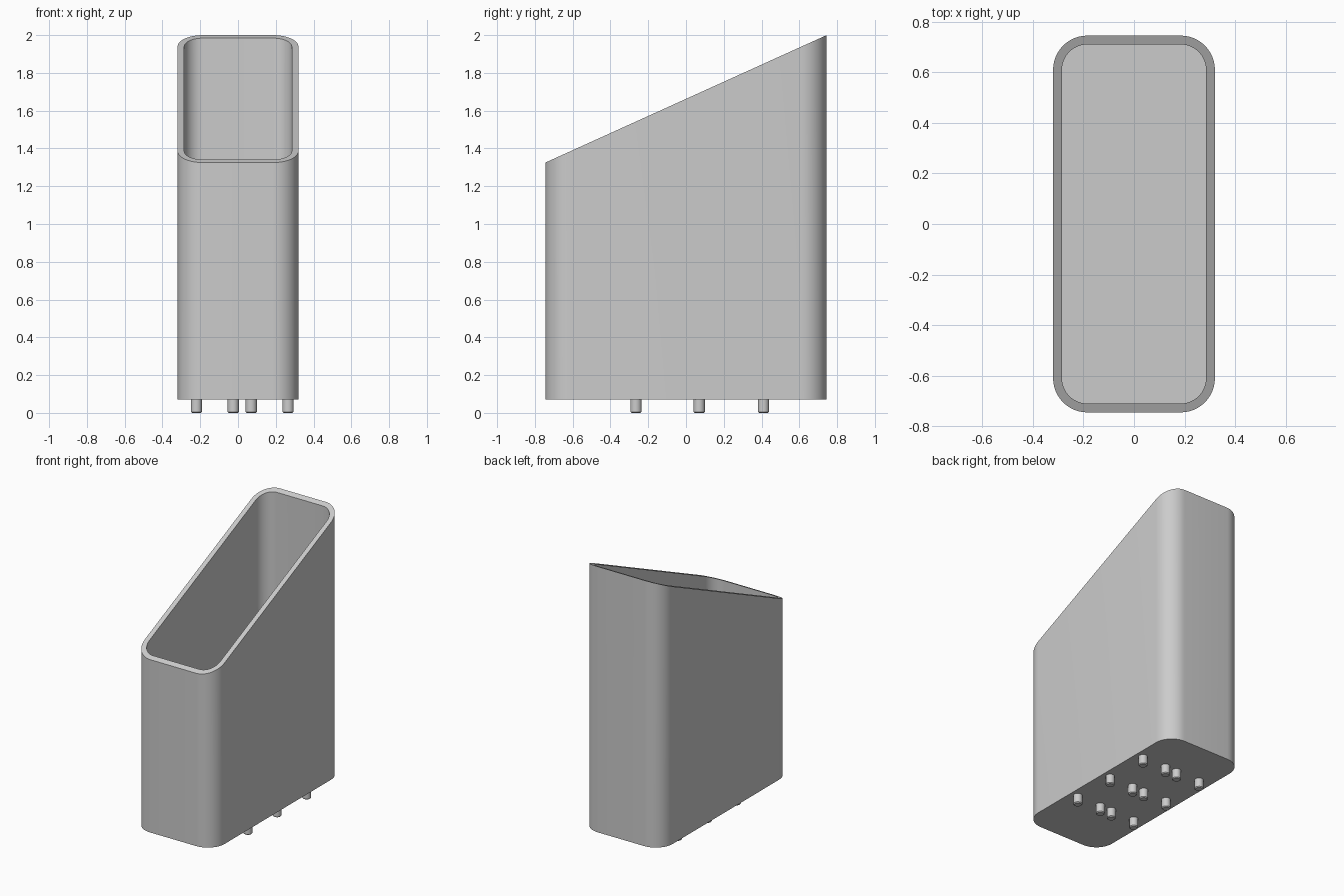
import bpy
import bmesh
from math import sin, cos, pi, radians

HALF_X, HALF_Y = 0.32, 0.745
RADIUS, WALL = 0.135, 0.035
BASE_Z, FLOOR_Z = 0.07, 0.105
FRONT_Z, BACK_Z = 1.325, 2.0
CORNER_STEPS = 12

cube = bpy.data.objects.get("Cube")
if cube:
    bpy.data.objects.remove(cube, do_unlink=True)

# Single grey plastic
grey = bpy.data.materials.new("grey_plastic")
grey.use_nodes = True
colour = (0.6, 0.6, 0.6, 1)
grey.diffuse_color = colour
grey.node_tree.nodes["Principled BSDF"].inputs["Base Color"].default_value = colour


def finish(bm, name):
    bmesh.ops.recalc_face_normals(bm, faces=bm.faces)
    mesh = bpy.data.meshes.new(name)
    bm.to_mesh(mesh)
    bm.free()
    mesh.materials.append(grey)
    obj = bpy.data.objects.new(name, mesh)
    bpy.context.collection.objects.link(obj)
    bpy.ops.object.select_all(action='DESELECT')
    obj.select_set(True)
    bpy.context.view_layer.objects.active = obj
    bpy.ops.object.shade_smooth_by_angle(angle=radians(30))
    return obj


def rim_height(y):
    return FRONT_Z + (BACK_Z - FRONT_Z) * (y + HALF_Y) / (2 * HALF_Y)


def rounded_ring(bm, inset, height):
    """Rounded rectangle of vertices; height is a function of y."""
    r = RADIUS - inset
    cx, cy = HALF_X - RADIUS, HALF_Y - RADIUS
    ring = []
    for corner, (sx, sy) in enumerate([(1, 1), (-1, 1), (-1, -1), (1, -1)]):
        for i in range(CORNER_STEPS + 1):
            a = (corner + i / CORNER_STEPS) * pi / 2
            y = sy * cy + r * sin(a)
            ring.append(bm.verts.new((sx * cx + r * cos(a), y, height(y))))
    return ring


# Hollow holder with a slanted open rim
bm = bmesh.new()
rings = [
    rounded_ring(bm, 0, lambda y: BASE_Z),
    rounded_ring(bm, 0, rim_height),
    rounded_ring(bm, WALL, rim_height),
    rounded_ring(bm, WALL, lambda y: FLOOR_Z),
]
for lower, upper in zip(rings, rings[1:]):
    for i in range(len(lower)):
        j = (i + 1) % len(lower)
        bm.faces.new((lower[i], lower[j], upper[j], upper[i]))
bm.faces.new(rings[0])
bm.faces.new(rings[-1])
finish(bm, "holder_body")

# Grid of small pegs under the base, with softened tips
PEG_RADIUS, CHAMFER = 0.03, 0.006
for row, y in enumerate((-0.265, 0.07, 0.41)):
    for col, x in enumerate((-0.22, -0.025, 0.07, 0.265)):
        bm = bmesh.new()
        bmesh.ops.create_cone(bm, cap_ends=True, segments=24, radius1=PEG_RADIUS,
                              radius2=PEG_RADIUS, depth=BASE_Z)
        tip = [e for e in bm.edges if all(v.co.z < 0 for v in e.verts)]
        bmesh.ops.bevel(bm, geom=tip, offset=CHAMFER, segments=1, affect='EDGES')
        peg = finish(bm, f"peg_{row + 1}_{col + 1}")
        peg.location = (x, y, BASE_Z / 2)
